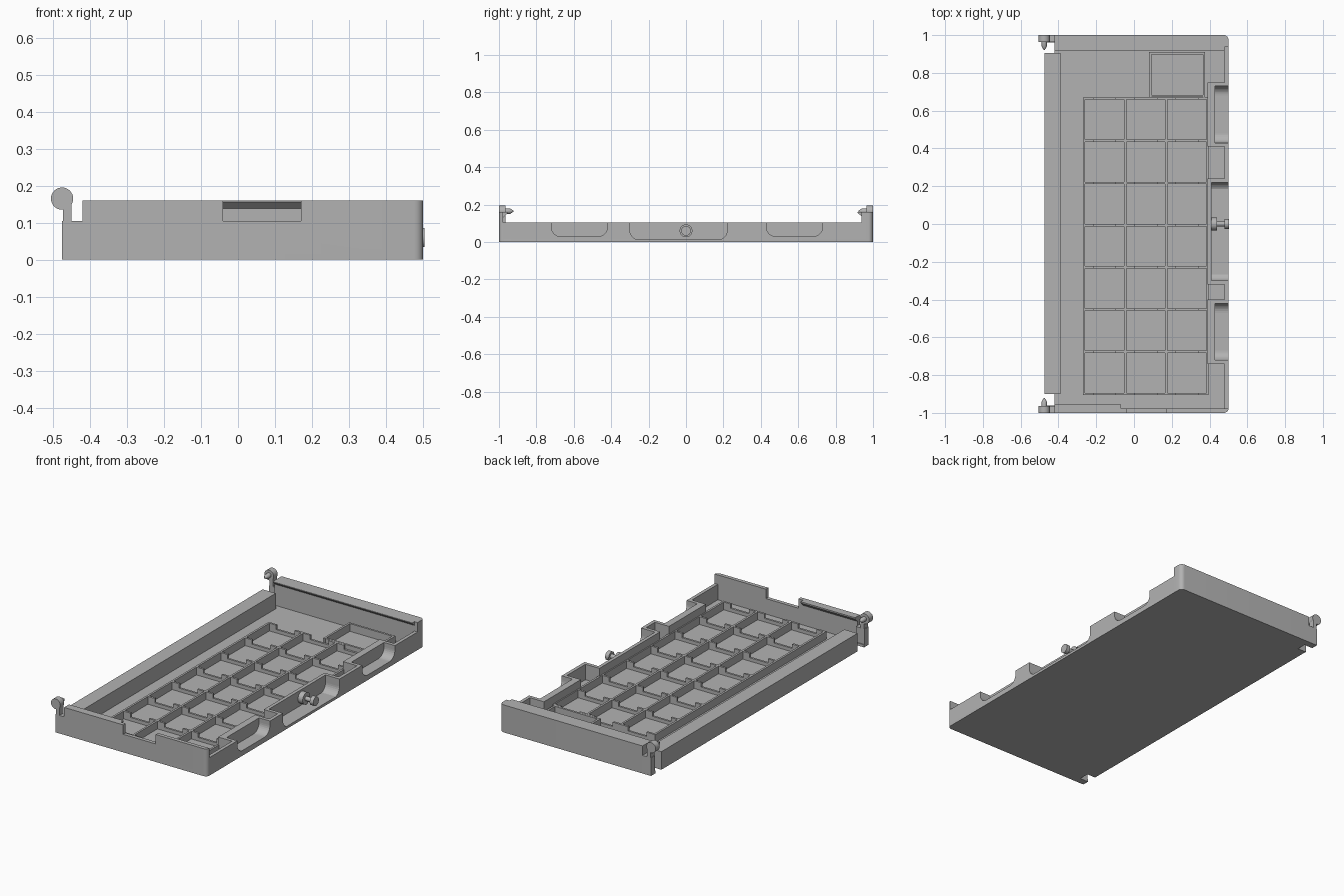
import bpy, bmesh, math
from mathutils import Vector, Matrix

cube = bpy.data.objects.get("Cube")
if cube:
    bpy.data.objects.remove(cube, do_unlink=True)

grey = bpy.data.materials.new("plain_grey")
grey.use_nodes = True
grey.diffuse_color = (0.45, 0.45, 0.45, 1)
grey.node_tree.nodes["Principled BSDF"].inputs["Base Color"].default_value = (0.45, 0.45, 0.45, 1)


def finish(name, bm, smooth=False):
    bmesh.ops.recalc_face_normals(bm, faces=bm.faces)
    mesh = bpy.data.meshes.new(name)
    bm.to_mesh(mesh)
    bm.free()
    mesh.materials.append(grey)
    obj = bpy.data.objects.new(name, mesh)
    bpy.context.collection.objects.link(obj)
    if smooth:
        bpy.ops.object.select_all(action='DESELECT')
        obj.select_set(True)
        bpy.context.view_layer.objects.active = obj
        bpy.ops.object.shade_smooth_by_angle(angle=math.radians(35))
    return obj


def prism(name, outline, axis, lo, hi, round_corners=False):
    """Extrude a 2D outline along an axis; the outline keeps the other two axes in order."""
    def place(p, d):
        co = list(p)
        co.insert("xyz".index(axis), d)
        return co
    bm = bmesh.new()
    face = bm.faces.new([bm.verts.new(place(p, lo)) for p in outline])
    new = bmesh.ops.extrude_face_region(bm, geom=[face])["geom"]
    shift = Vector(place((0, 0), hi - lo))
    bmesh.ops.translate(bm, vec=shift, verts=[v for v in new if isinstance(v, bmesh.types.BMVert)])
    if round_corners:
        edges = [e for e in bm.edges
                 if all(v.co.x > 0.499 and abs(v.co.y) > 0.999 for v in e.verts)
                 and abs(e.verts[0].co.z - e.verts[1].co.z) > 0.001]
        bmesh.ops.bevel(bm, geom=edges, offset=0.025, segments=6, profile=0.5, affect='EDGES')
    return finish(name, bm, round_corners)


def box(name, x, y, z):
    return prism(name, [(x[0], y[0]), (x[1], y[0]), (x[1], y[1]), (x[0], y[1])], "z", *z)


def boxes(name, parts):
    """Several boxes held in one object."""
    bm = bmesh.new()
    for x, y, z in parts:
        size = Matrix.Diagonal((x[1] - x[0], y[1] - y[0], z[1] - z[0], 1))
        mid = Vector([(a + b) / 2 for a, b in (x, y, z)])
        bmesh.ops.create_cube(bm, size=1, matrix=Matrix.Translation(mid) @ size)
    return finish(name, bm)


def lathe(name, profile, origin, direction):
    """Spin (distance, radius) points about a line through origin."""
    bm = bmesh.new()
    turn = Vector(direction).to_track_quat('Z', 'Y').to_matrix().to_4x4()
    verts = [bm.verts.new((r, 0, d)) for d, r in profile]
    edges = [bm.edges.new(pair) for pair in zip(verts, verts[1:])]
    bmesh.ops.spin(bm, geom=verts + edges, cent=(0, 0, 0), axis=(0, 0, 1),
                   angle=math.tau, steps=32, use_duplicate=False)
    bmesh.ops.remove_doubles(bm, verts=bm.verts, dist=0.0001)
    bm.transform(Matrix.Translation(origin) @ turn)
    return finish(name, bm, True)


RIM, TOP, FLOOR = 0.105, 0.16, 0.015


def scoop(y0, y1, bottom, r=0.05):
    """U-shaped dip in the rim, walked from y0 to y1."""
    pts = [(y0, RIM)]
    for cy, start in ((y0 + r, math.pi), (y1 - r, 1.5 * math.pi)):
        for i in range(9):
            a = start + i * math.pi / 16
            pts.append((cy + r * math.cos(a), bottom + r + r * math.sin(a)))
    return pts + [(y1, RIM)]


# Base plate with a slot beside each hinge
prism("base_plate", [(-0.475, -1), (0.5, -1), (0.5, 1), (-0.475, 1), (-0.475, 0.96), (-0.42, 0.96),
                     (-0.42, 0.905), (-0.475, 0.905), (-0.475, -0.9), (-0.42, -0.9), (-0.42, -0.96),
                     (-0.475, -0.96)], "z", 0, FLOOR, True)
box("hinge_side_rail", (-0.475, -0.39), (-0.9, 0.905), (0, RIM))

# End walls, the front one with a thumb notch
prism("front_wall", [(-0.42, 0), (0.5, 0), (0.5, TOP), (0.17, TOP), (0.17, RIM), (-0.04, RIM),
                     (-0.04, TOP), (-0.42, TOP)], "y", -1, -0.978, True)
prism("back_wall", [(-0.42, 0), (0.5, 0), (0.5, TOP), (-0.42, TOP)], "y", 0.938, 1, True)
prism("front_wall_lip", [(-0.978, 0.13), (-0.955, 0.152), (-0.955, TOP), (-0.978, TOP)],
      "x", -0.42, -0.07)
prism("back_wall_lip", [(0.938, 0.138), (0.918, 0.156), (0.918, TOP), (0.938, TOP)],
      "x", -0.42, 0.48)

# Hinge arms and pivot pins at both ends
for side, word in ((-1, "front"), (1, "back")):
    ys = sorted((side, side * 0.965))
    box(word + "_hinge_foot", (-0.475, -0.42), ys, (0, RIM))
    box(word + "_hinge_arm", (-0.472, -0.45), ys, (RIM, 0.165))
    lathe(word + "_hinge_pin", [(0, 0), (0, 0.03), (0.036, 0.03), (0.036, 0.014), (0.06, 0.014),
                                (0.078, 0.003), (0.078, 0)], (-0.475, side, 0.165), (0, -side, 0))

# Scooped side wall with a closed bay behind every scoop
scoops = [(-0.72, -0.42, 0.03, 0.43), (-0.3, 0.22, 0.012, 0.41), (0.43, 0.73, 0.03, 0.43)]
outline = [(-0.98, 0)] + [(-0.98, RIM)]
for y0, y1, bottom, back in scoops:
    outline += scoop(y0, y1, bottom)
prism("scooped_side_wall", outline + [(0.94, RIM), (0.94, 0)], "x", 0.48, 0.5)
for i, (y0, y1, bottom, back) in enumerate(scoops):
    a, b = y0 - 0.02, y1 + 0.02
    prism(f"scoop_bay_{i + 1}", [(a, 0), (a, RIM)] + scoop(y0, y1, bottom) + [(b, RIM), (b, 0)],
          "x", back, 0.48)
    box(f"scoop_bay_back_{i + 1}", (0.39, back), (a, b), (0, RIM))

# Latch knob in the middle scoop
lathe("latch_knob", [(0, 0), (0, 0.034), (0.035, 0.034), (0.035, 0.013), (0.075, 0.013),
                     (0.075, 0.026), (0.098, 0.026), (0.098, 0)], (0.405, 0, 0.06), (1, 0, 0))

# Divider grid: three columns by seven rows, cross walls dipped in the middle
x0, y0, cw, ch, t = -0.265, -0.9, 0.218, 0.2235, 0.006
z_full, z_dip = 0.06, 0.035
parts = []
for c in range(4):
    x = x0 + c * cw
    parts.append(((x - t, x + t), (y0 - t, y0 + 7 * ch + t), (FLOOR, z_full)))
for r in range(8):
    y = y0 + r * ch
    for c in range(3):
        x = x0 + c * cw
        span = (y - t, y + t)
        parts.append(((x + t, x + cw - t), span, (FLOOR, z_dip)))
        parts.append(((x + t, x + 0.05), span, (z_dip, z_full)))
        parts.append(((x + cw - 0.05, x + cw - t), span, (z_dip, z_full)))
boxes("divider_grid", parts)

# Single larger compartment past the grid
boxes("corner_compartment", [((a, a + 2 * t), (0.67, 0.91), (FLOOR, z_full)) for a in (0.08, 0.365)]
      + [((0.092, 0.365), (b, b + 2 * t), (FLOOR, z_full)) for b in (0.672, 0.898)])
